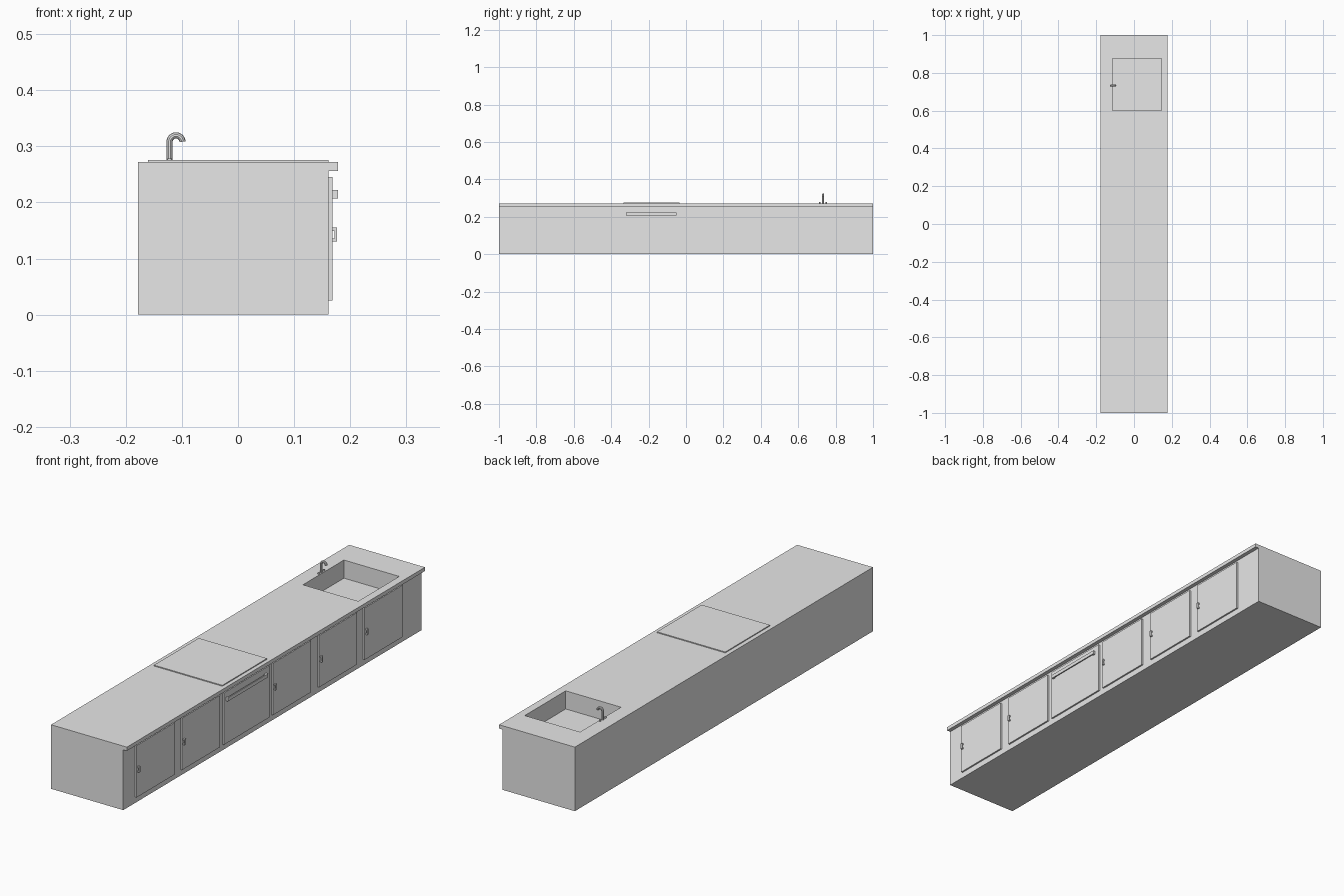
import bpy, bmesh, math
from mathutils import Vector

old = bpy.data.objects.get("Cube")
if old:
    bpy.data.objects.remove(old, do_unlink=True)

GREY = (0.8, 0.8, 0.8, 1)
grey = bpy.data.materials.new("plain grey")
grey.use_nodes = True
grey.diffuse_color = GREY
grey.node_tree.nodes["Principled BSDF"].inputs["Base Color"].default_value = GREY


def finish(name, bm):
    bmesh.ops.recalc_face_normals(bm, faces=bm.faces)
    mesh = bpy.data.meshes.new(name)
    bm.to_mesh(mesh)
    bm.free()
    mesh.materials.append(grey)
    obj = bpy.data.objects.new(name, mesh)
    bpy.context.collection.objects.link(obj)
    return obj


def add_box(bm, x, y, z):
    """Add a box given (min, max) pairs."""
    verts = bmesh.ops.create_cube(bm, size=1)["verts"]
    for v in verts:
        v.co = Vector([(a + b) / 2 + c * (b - a) for c, (a, b) in zip(v.co, (x, y, z))])


def box(name, x, y, z):
    bm = bmesh.new()
    add_box(bm, x, y, z)
    return finish(name, bm)


def extrude_y(name, profile, y0, y1):
    bm = bmesh.new()
    face = bm.faces.new([bm.verts.new((x, y0, z)) for x, z in profile])
    ext = bmesh.ops.extrude_face_region(bm, geom=[face])["geom"]
    bmesh.ops.translate(bm, vec=(0, y1 - y0, 0),
                        verts=[g for g in ext if isinstance(g, bmesh.types.BMVert)])
    return finish(name, bm)


BACK, FACE, LIP, TOP = -0.178, 0.161, 0.178, 0.272
DOOR = FACE + 0.007

# Cabinet body with overhanging worktop
body = extrude_y("cabinet_and_worktop",
                 [(BACK, 0), (FACE, 0), (FACE, 0.256), (LIP, 0.256), (LIP, TOP), (BACK, TOP)],
                 -1, 1)

# Sink basin cut into the worktop
cutter = box("sink_cutter", (-0.115, 0.145), (0.6, 0.875), (0.195, 0.35))
cutter.hide_render = True
cut = body.modifiers.new("sink_basin", "BOOLEAN")
cut.operation = "DIFFERENCE"
cut.solver = "EXACT"
cut.object = cutter
bpy.context.view_layer.objects.active = body
bpy.ops.object.modifier_apply(modifier=cut.name)
bpy.data.objects.remove(cutter, do_unlink=True)

# Hob plate and oven door
box("hob_plate", (-0.16, 0.161), (-0.335, -0.035), (TOP, 0.276))
box("oven_door", (FACE, DOOR), (-0.335, -0.03), (0.025, 0.245))

# Oven handle: bar on two posts
bm = bmesh.new()
add_box(bm, (0.173, LIP), (-0.322, -0.052), (0.207, 0.222))
for y in (-0.322, -0.064):
    add_box(bm, (DOOR, 0.173), (y, y + 0.012), (0.207, 0.222))
finish("oven_handle", bm)

# Cupboard doors with small bracket handles
for i, y in enumerate((-0.91, -0.605, 0.005, 0.315, 0.62), 1):
    box(f"door_{i}", (FACE, DOOR), (y - 0.01, y + 0.245), (0.025, 0.245))
    bm = bmesh.new()
    ys = (y - 0.004, y + 0.004)
    add_box(bm, (0.172, 0.176), ys, (0.13, 0.155))
    for z in (0.13, 0.149):
        add_box(bm, (DOOR, 0.172), ys, (z, z + 0.006))
    finish(f"door_handle_{i}", bm)

# Tap spout: tube swept along a hooked path
SPOUT_Y, BEND = 0.733, 0.0115
path = [(-0.122, TOP), (-0.122, 0.29)]
for k in range(13):
    a = math.pi * (1 - k / 12)
    path.append((-0.1105 + BEND * math.cos(a), 0.308 + BEND * math.sin(a)))
curve = bpy.data.curves.new("tap_spout", "CURVE")
curve.dimensions = "3D"
curve.bevel_depth = 0.0055
curve.bevel_resolution = 3
curve.use_fill_caps = True
spline = curve.splines.new("POLY")
spline.points.add(len(path) - 1)
for p, (x, z) in zip(spline.points, path):
    p.co = (x, SPOUT_Y, z, 1)
curve.materials.append(grey)
spout = bpy.data.objects.new("tap_spout", curve)
bpy.context.collection.objects.link(spout)
bpy.ops.object.select_all(action="DESELECT")
spout.select_set(True)
bpy.context.view_layer.objects.active = spout
bpy.ops.object.convert(target="MESH")
bpy.ops.object.shade_smooth_by_angle()

# Tap knobs either side of the spout
for side, dy in (("left", 0.018), ("right", -0.018)):
    bpy.ops.mesh.primitive_cylinder_add(vertices=12, radius=0.004, depth=0.006,
                                        location=(-0.122, SPOUT_Y + dy, TOP + 0.003))
    knob = bpy.context.object
    knob.name = f"tap_knob_{side}"
    knob.data.materials.append(grey)
    bpy.ops.object.shade_smooth_by_angle()
